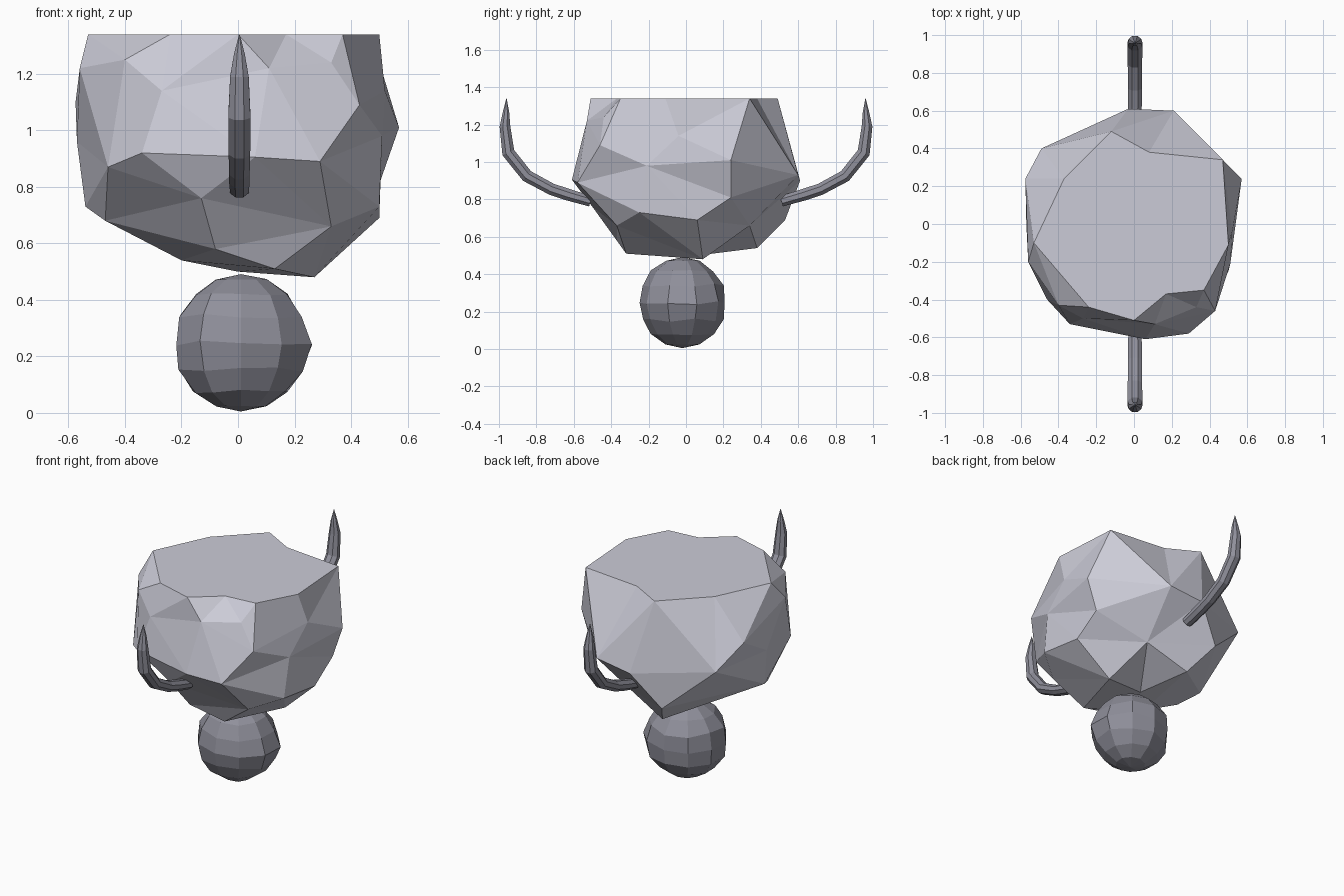
import bpy, bmesh, math, random
from mathutils import Vector

if "Cube" in bpy.data.objects:
    bpy.data.objects.remove(bpy.data.objects["Cube"])

random.seed(4)


def material(name, color):
    m = bpy.data.materials.new(name)
    m.diffuse_color = color
    m.use_nodes = True
    m.node_tree.nodes["Principled BSDF"].inputs["Base Color"].default_value = m.diffuse_color
    return m


STONE = material("stone_grey", (.60, .60, .68, 1))
DARK = material("dark_grey", (.28, .28, .33, 1))


def finish(bm, name, mat):
    bmesh.ops.recalc_face_normals(bm, faces=bm.faces[:])
    mesh = bpy.data.meshes.new(name)
    bm.to_mesh(mesh)
    bm.free()
    mesh.materials.append(mat)
    obj = bpy.data.objects.new(name, mesh)
    bpy.context.collection.objects.link(obj)
    return obj


# Faceted bowl: corner points, grouped by height
RIM_Z = 1.34
rim = [(-.53, -.10), (-.24, -.44), (0, -.51), (.17, -.37), (.37, -.35),
       (.50, -.11), (.47, .34), (.08, .38), (-.12, .49), (-.37, .24)]
corners = [
    (-.56, -.20, 1.22), (-.40, -.43, 1.25), (-.27, -.50, 1.14), (.11, -.53, 1.22),
    (.33, -.44, 1.24), (.43, -.46, 1.09), (.51, -.21, .98), (.52, -.04, 1.14),
    (.57, .24, 1.01), (.21, .60, .93), (-.03, .61, .90), (.50, .24, .81),
    (-.49, .40, .95), (-.575, .24, 1.10), (-.57, 0, .96), (-.46, -.40, .87),
    (-.34, -.53, .92), (.06, -.61, .905), (.29, -.58, .89), (-.13, -.50, .76),
    (.50, -.25, .73), (.50, .06, .69), (.33, -.37, .66), (-.08, -.37, .58),
    (-.47, -.15, .68), (-.54, -.02, .73), (-.20, .53, .69), (.18, .34, .66),
    (.13, -.32, .51), (.27, .09, .48), (-.20, -.15, .54),
    (-.10, .38, .54), (0, .06, .50)]
pts = [Vector((x, y, RIM_Z)) for x, y in rim] + [Vector(c) for c in corners]
pts.append(Vector((0, 0, RIM_Z)))
# Wrap a skin over the directions, then move each corner to its true radius
centre = Vector((0, 0, .95))
bm = bmesh.new()
target = {}
for p in pts:
    d = p - centre
    v = bm.verts.new(Vector((d.x / .57, d.y / .6, d.z / .45)).normalized())
    target[v] = p
bmesh.ops.convex_hull(bm, input=bm.verts[:])
for v in bm.verts:
    v.co = target[v]
bmesh.ops.dissolve_limit(bm, angle_limit=math.radians(1),
                         verts=bm.verts[:], edges=bm.edges[:])
finish(bm, "bowl_body", STONE)

# Rough ball under the bowl, with a small bump on its right side
bm = bmesh.new()
bmesh.ops.create_uvsphere(bm, u_segments=10, v_segments=8, radius=1)
for v in bm.verts:
    n = v.co.normalized()
    k = random.uniform(.98, 1.05)
    if n.x > .93 and abs(n.z) < .2:
        k = 1.1
    v.co = Vector((.01 + n.x * .24 * k, -.02 + n.y * .23 * k,
                   .248 + n.z * .243 + random.uniform(-.012, .012) * (1 - n.z ** 2)))
finish(bm, "base_ball", DARK)

# Curved horns: distance from middle, height, radius
path = [(.51, .79, .031), (.63, .825, .034), (.72, .855, .034), (.85, .925, .036),
        (.95, 1.05, .037), (.968, 1.19, .031), (.962, 1.27, .018), (.96, 1.34, .001)]
SIDES = 8


def horn(side, name):
    bm = bmesh.new()
    rings = []
    for i, (y, z, r) in enumerate(path):
        a, b = path[max(i - 1, 0)], path[min(i + 1, len(path) - 1)]
        t = Vector((0, b[0] - a[0], b[1] - a[1])).normalized()
        n = Vector((0, -t.z, t.y))
        ring = []
        for k in range(SIDES):
            ang = math.tau * (k + .5) / SIDES
            p = Vector((.005, y, z)) + n * r * math.sin(ang)
            p.x += 1.15 * r * math.cos(ang)
            ring.append(bm.verts.new((p.x, p.y * side, p.z)))
        rings.append(ring)
    for a, b in zip(rings, rings[1:]):
        for k in range(SIDES):
            j = (k + 1) % SIDES
            bm.faces.new((a[k], a[j], b[j], b[k]))
    bm.faces.new(rings[0])
    bm.faces.new(rings[-1])
    finish(bm, name, DARK)


horn(-1, "front_horn")
horn(1, "back_horn")
